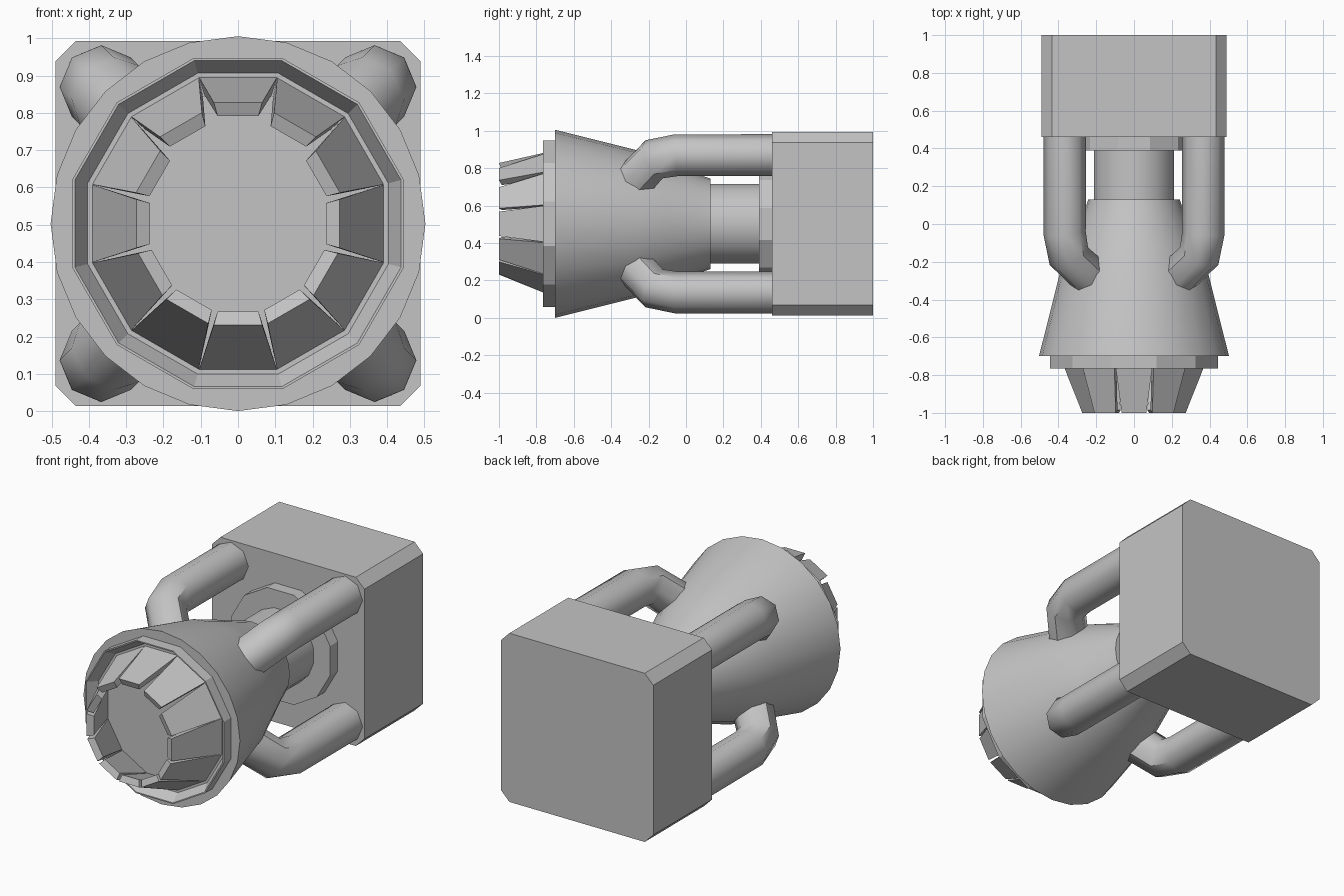
import bpy, bmesh
from math import sin, cos, pi, radians
from mathutils import Matrix

if "Cube" in bpy.data.objects:
    bpy.data.objects.remove(bpy.data.objects["Cube"])

AXIS = 0.503  # height of the long axis

grey = bpy.data.materials.new("plain grey")
grey.use_nodes = True
colour = (0.55, 0.55, 0.55, 1)
grey.diffuse_color = colour
grey.node_tree.nodes["Principled BSDF"].inputs["Base Color"].default_value = colour


def finish(name, bm, smooth=None):
    """Turn a bmesh into an object with outward normals."""
    bmesh.ops.recalc_face_normals(bm, faces=bm.faces)
    mesh = bpy.data.meshes.new(name)
    bm.to_mesh(mesh)
    bm.free()
    mesh.materials.append(grey)
    obj = bpy.data.objects.new(name, mesh)
    bpy.context.collection.objects.link(obj)
    if smooth:
        bpy.ops.object.select_all(action="DESELECT")
        obj.select_set(True)
        bpy.context.view_layer.objects.active = obj
        bpy.ops.object.shade_smooth_by_angle(angle=radians(smooth))
    return obj


def loft(bm, rings):
    """Skin a list of equal point rings and cap both ends."""
    loops = [[bm.verts.new(p) for p in ring] for ring in rings]
    n = len(loops[0])
    for a, b in zip(loops, loops[1:]):
        for i in range(n):
            j = (i + 1) % n
            bm.faces.new((a[i], a[j], b[j], b[i]))
    bm.faces.new(loops[0])
    bm.faces.new(loops[-1])


def ring(radius, y, sides, turn=0.0):
    return [(radius * sin(turn + 2 * pi * i / sides), y,
             AXIS + radius * cos(turn + 2 * pi * i / sides)) for i in range(sides)]


def turned(name, profile, sides, turn=0.0, smooth=None):
    """Solid of revolution about the long axis from (radius, y) points."""
    bm = bmesh.new()
    loft(bm, [ring(r, y, sides, turn) for r, y in profile])
    return finish(name, bm, smooth)


# Rear block with four chamfered long edges
half, cut = 0.49, 0.435
outline = [(half, cut), (cut, half), (-cut, half), (-half, cut),
           (-half, -cut), (-cut, -half), (cut, -half), (half, -cut)]
bm = bmesh.new()
loft(bm, [[(x, y, AXIS + z) for x, z in outline] for y in (0.46, 1.0)])
finish("rear_block", bm)

# Neck and its flange
turned("neck_flange", [(0.33, 0.39), (0.33, 0.47)], 12, pi / 12)
turned("neck", [(0.217, 0.1), (0.217, 0.4)], 16, pi / 16, 35)

# Flared bell
turned("bell", [(0.503, -0.7), (0.395, -0.27), (0.33, -0.1), (0.262, 0.07), (0.242, 0.13)],
       24, 0, 35)

# Front ring with a thin lip, sloped inside and a recessed floor
turned("front_ring", [(0.46, -0.69), (0.46, -0.765), (0.453, -0.765), (0.418, -0.705)],
       12, pi / 12)

# Twelve tapered teeth leaning inwards; the upper ones lean less
bm = bmesh.new()
for k in range(12):
    angle = k * pi / 6
    tip = 0.272 + 0.053 * max(0, cos(angle)) ** 3
    base_ring = [(-0.105, -0.7, 0.393), (0.105, -0.7, 0.393),
                 (0.09, -0.7, 0.345), (-0.09, -0.7, 0.345)]
    tip_ring = [(-0.065, -1.0, tip), (0.065, -1.0, tip),
                (0.055, -0.985, tip - 0.036), (-0.055, -0.985, tip - 0.036)]
    spin = Matrix.Translation((0, 0, AXIS)) @ Matrix.Rotation(angle, 4, "Y")
    piece = bmesh.new()
    loft(piece, [base_ring, tip_ring])
    bmesh.ops.transform(piece, matrix=spin, verts=piece.verts)
    temp = bpy.data.meshes.new("tooth")
    piece.to_mesh(temp)
    piece.free()
    bm.from_mesh(temp)
    bpy.data.meshes.remove(temp)
finish("teeth", bm)

# Four bent pipes from the block into the bell: (offset, y) along the path
path = [(0.367, 0.47), (0.367, -0.05), (0.345, -0.17), (0.18, -0.325)]
for side, sx in (("left", 1), ("right", -1)):
    for level, sz in (("upper", 1), ("lower", -1)):
        name = f"{level}_{side}_pipe"
        curve = bpy.data.curves.new(name, "CURVE")
        curve.dimensions = "3D"
        curve.bevel_depth = 0.112
        curve.bevel_resolution = 2
        curve.use_fill_caps = True
        spline = curve.splines.new("POLY")
        spline.points.add(len(path) - 1)
        for point, (d, y) in zip(spline.points, path):
            point.co = (sx * d, y, AXIS + sz * d, 1)
        source = bpy.data.objects.new(name + "_path", curve)
        bpy.context.collection.objects.link(source)
        bpy.context.view_layer.update()
        baked = bpy.data.meshes.new_from_object(
            source.evaluated_get(bpy.context.evaluated_depsgraph_get()))
        bm = bmesh.new()
        bm.from_mesh(baked)
        bmesh.ops.remove_doubles(bm, verts=bm.verts, dist=0.0001)
        bpy.data.objects.remove(source)
        bpy.data.meshes.remove(baked)
        finish(name, bm, 46)
